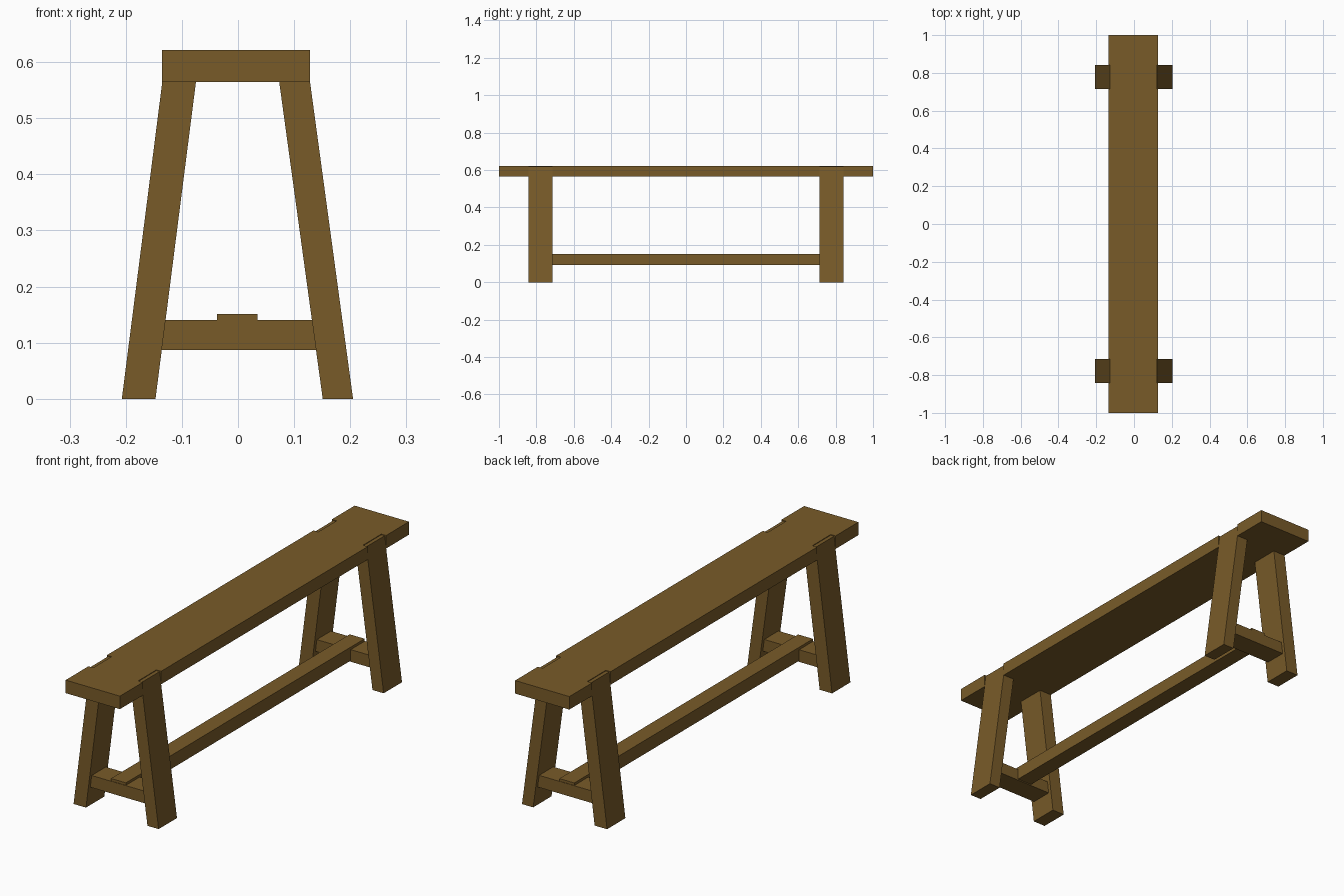
import bpy, bmesh

if "Cube" in bpy.data.objects:
    bpy.data.objects.remove(bpy.data.objects["Cube"])

wood = bpy.data.materials.new("brown_wood")
wood.diffuse_color = (0.19, 0.105, 0.022, 1)
wood.use_nodes = True
wood.node_tree.nodes["Principled BSDF"].inputs["Base Color"].default_value = wood.diffuse_color


def prism(name, profile, depth, to_3d):
    """Extrude a closed 2D profile between two depth values."""
    bm = bmesh.new()
    a, b = [[bm.verts.new(to_3d(u, v, d)) for u, v in profile] for d in depth]
    n = len(profile)
    bm.faces.new(a)
    bm.faces.new(b[::-1])
    for i in range(n):
        j = (i + 1) % n
        bm.faces.new((a[j], a[i], b[i], b[j]))
    bmesh.ops.recalc_face_normals(bm, faces=bm.faces)
    mesh = bpy.data.meshes.new(name)
    bm.to_mesh(mesh)
    bm.free()
    obj = bpy.data.objects.new(name, mesh)
    bpy.context.collection.objects.link(obj)
    mesh.materials.append(wood)
    return obj


def rect(u0, u1, v0, v1):
    return [(u0, v0), (u1, v0), (u1, v1), (u0, v1)]


def along_y(u, v, d):
    return (u, d, v)


def along_z(u, v, d):
    return (u, v, d)


LEG_IN, LEG_OUT = 0.715, 0.842

# Seat plank, notched on both edges where the legs are let in
L, R, NL, NR = -0.135, 0.128, -0.112, 0.105
right = [(R, -1)]
for y0, y1 in ((-LEG_OUT, -LEG_IN), (LEG_IN, LEG_OUT)):
    right += [(R, y0), (NR, y0), (NR, y1), (R, y1)]
right.append((R, 1))
left = [({R: L, NR: NL}[x], y) for x, y in reversed(right)]
prism("seat", right + left, (0.565, 0.622), along_z)

# Splayed leg profiles, reaching up into the seat notches
leg_profiles = {
    "left": [(-0.207, 0), (-0.147, 0), (-0.068, 0.619), (-0.128, 0.619)],
    "right": [(0.151, 0), (0.205, 0), (0.121, 0.619), (0.066, 0.619)],
}

for end, s in (("front", -1), ("back", 1)):
    for side, profile in leg_profiles.items():
        prism(f"{end}_{side}_leg", profile, (s * LEG_IN, s * LEG_OUT), along_y)
    # Cross rail, its ends set into the slanted legs
    rail = [(-0.150, 0.087), (0.152, 0.087), (0.145, 0.14), (-0.143, 0.14)]
    prism(f"{end}_cross_rail", rail, (s * 0.73, s * 0.828), along_y)

# Long stretcher joining the two cross rails
prism("stretcher", rect(-0.037, 0.035, 0.092, 0.151), (-0.826, 0.826), along_y)
